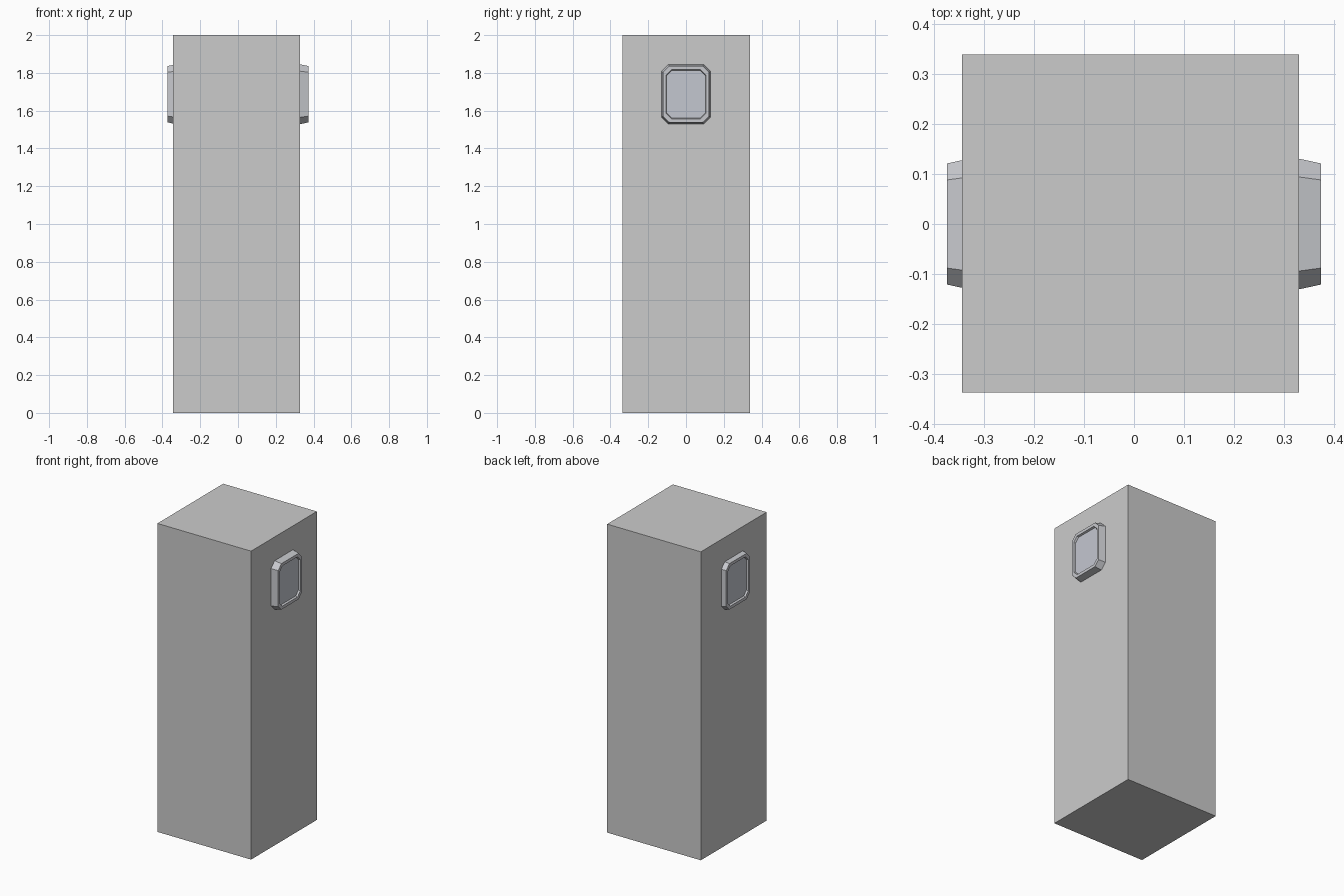
import bpy, bmesh

if "Cube" in bpy.data.objects:
    bpy.data.objects.remove(bpy.data.objects["Cube"])


def material(name, colour):
    m = bpy.data.materials.new(name)
    m.diffuse_color = colour
    m.use_nodes = True
    m.node_tree.nodes["Principled BSDF"].inputs["Base Color"].default_value = m.diffuse_color
    return m


def make_object(name, bm, mat=None):
    bmesh.ops.recalc_face_normals(bm, faces=bm.faces)
    mesh = bpy.data.meshes.new(name)
    bm.to_mesh(mesh)
    bm.free()
    obj = bpy.data.objects.new(name, mesh)
    bpy.context.collection.objects.link(obj)
    if mat:
        mesh.materials.append(mat)
    return obj


def octagon(hy, hz, c):
    """Rectangle outline with chamfered corners."""
    return [(hy, hz - c), (hy - c, hz), (c - hy, hz), (-hy, hz - c),
            (-hy, c - hz), (c - hy, -hz), (hy - c, -hz), (hy, c - hz)]


def loft(name, rings, side, mat):
    """Join octagon rings (x, half width, half height, chamfer) and cap both ends."""
    bm = bmesh.new()
    loops = [[bm.verts.new((side * x, y, 1.687 + z)) for y, z in octagon(hy, hz, c)]
             for x, hy, hz, c in rings]
    for a, b in zip(loops, loops[1:]):
        for i in range(8):
            j = (i + 1) % 8
            bm.faces.new((a[i], a[j], b[j], b[i]))
    bm.faces.new(loops[0])
    bm.faces.new(loops[-1])
    return make_object(name, bm, mat)


# Main pillar, slightly off centre in x
bm = bmesh.new()
bmesh.ops.create_cube(bm, size=1)
for v in bm.verts:
    v.co = (v.co.x * 0.672 - 0.007, v.co.y * 0.674 + 0.001, (v.co.z + 0.5) * 2)
make_object("pillar", bm)

# Lamp on each side: tapered housing with a recessed panel
housing_mat = material("housing_grey", (0.57, 0.58, 0.61, 1))
panel_mat = material("panel_blue_grey", (0.55, 0.57, 0.63, 1))
for label, side in (("right", 1), ("left", -1)):
    loft(label + "_lamp_housing",
         [(0.322, 0.132, 0.160, 0.037),
          (0.373, 0.121, 0.149, 0.033),
          (0.373, 0.106, 0.130, 0.029),
          (0.361, 0.103, 0.126, 0.028)], side, housing_mat)
    loft(label + "_lamp_panel",
         [(0.350, 0.101, 0.124, 0.027),
          (0.363, 0.101, 0.124, 0.027)], side, panel_mat)
